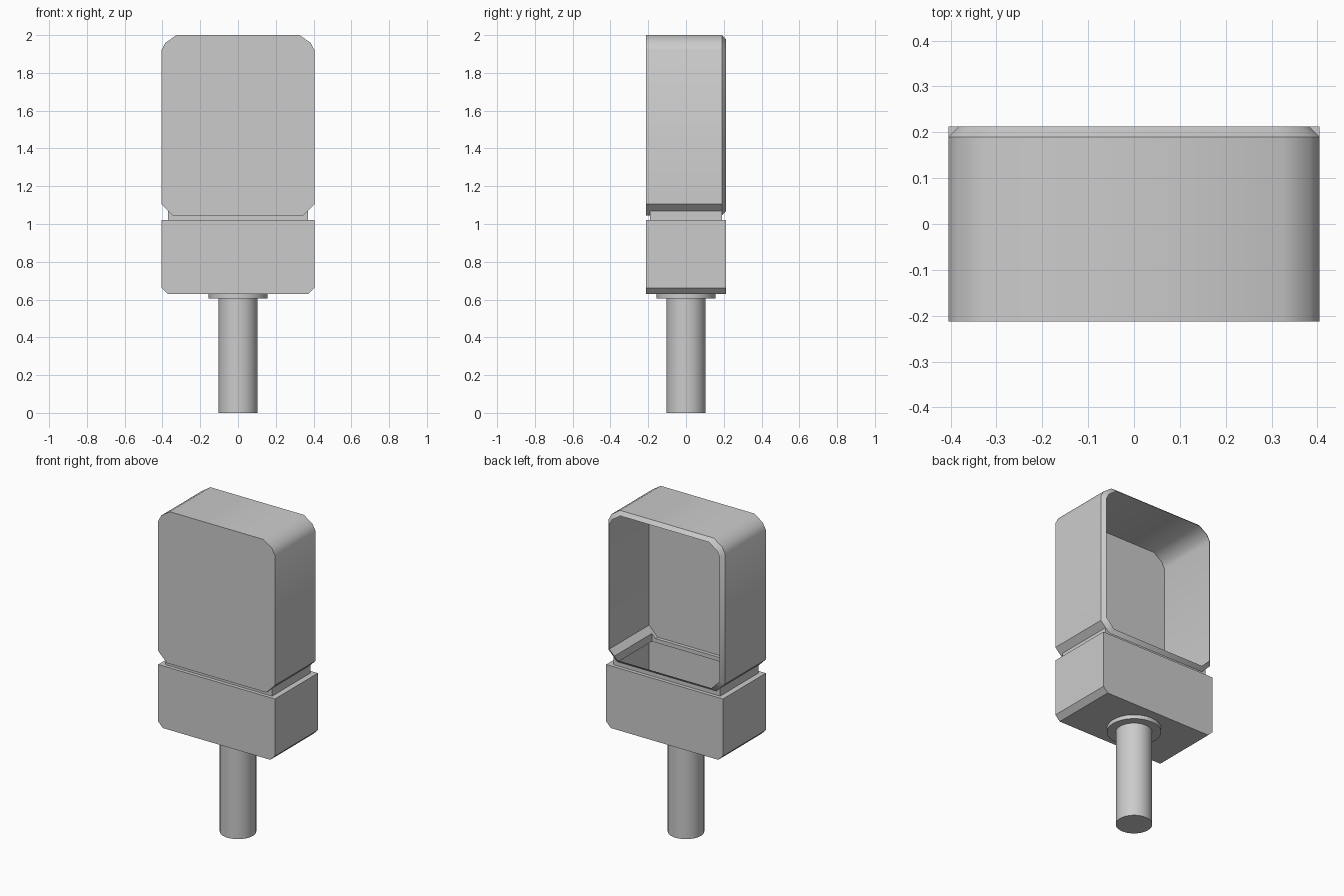
import bpy, bmesh, math

if "Cube" in bpy.data.objects:
    bpy.data.objects.remove(bpy.data.objects["Cube"])

W, D = 0.405, 0.2125      # half width and half depth of case and base
NX, NY = 0.37, 0.19       # half width and half depth of neck opening
LIP = 0.022


def finish(name, bm, smooth=True):
    bmesh.ops.remove_doubles(bm, verts=bm.verts, dist=1e-5)
    bmesh.ops.recalc_face_normals(bm, faces=bm.faces)
    me = bpy.data.meshes.new(name)
    bm.to_mesh(me)
    bm.free()
    ob = bpy.data.objects.new(name, me)
    bpy.context.collection.objects.link(ob)
    if smooth:
        bpy.context.view_layer.objects.active = ob
        ob.select_set(True)
        bpy.ops.object.shade_smooth_by_angle(angle=math.radians(40))
        ob.select_set(False)
    return ob


def loop(bm, pts, y):
    return [bm.verts.new((x, y, z)) for x, z in pts]


def bridge(bm, a, b, skip=()):
    n = len(a)
    for i in range(n):
        if i not in skip:
            j = (i + 1) % n
            bm.faces.new((a[i], a[j], b[j], b[i]))


def mirrored(half):
    return half + [(-x, z) for x, z in reversed(half)]


# Case: thin open-backed shell with rounded top corners and inward lip
corner = [(W, 1.105), (W, 1.92), (0.384, 1.96), (0.325, 2.0)]
full = mirrored([(0.345, 1.045)] + corner)
cut = mirrored([(NX, 1.07)] + corner)
zc, hz = 1.5225, 0.4775
inner = [(x * (1 - LIP / W), zc + (z - zc) * (1 - LIP / hz)) for x, z in full]
bm = bmesh.new()
front = loop(bm, full, -D)
bm.faces.new(front)
bridge(bm, front, loop(bm, full, -NY))
bridge(bm, loop(bm, cut, -NY), loop(bm, cut, NY), skip=(9,))
bridge(bm, loop(bm, full, NY), loop(bm, inner, D))
finish("case", bm)

# Neck: thin open tube joining the case to the base
bm = bmesh.new()
wall = mirrored([(NX, 1.02), (NX, 1.07), (0.345, 1.045)])
a, b = loop(bm, wall, -NY), loop(bm, wall, NY)
bm.faces.new(a)
bm.faces.new(b)
for i in (0, 4):
    bm.faces.new((a[i], a[i + 1], b[i + 1], b[i]))
finish("neck", bm, False)

# Base: hollow box with chamfered lower edges and a ledge around the neck
bm = bmesh.new()
prof = mirrored([(0.373, 0.63), (W, 0.662), (W, 1.02)])
a, b = loop(bm, prof, -D), loop(bm, prof, D)
bm.faces.new(a)
bm.faces.new(b)
bridge(bm, a, b, skip=(2,))
signs = [(-1, -1), (1, -1), (1, 1), (-1, 1)]
outer = [bm.verts.new((sx * W, sy * D, 1.02)) for sx, sy in signs]
hole = [bm.verts.new((sx * NX, sy * NY, 1.02)) for sx, sy in signs]
bridge(bm, outer, hole)
finish("base", bm, False)


# Collar and handle
def cylinder(name, r, z0, z1):
    bm = bmesh.new()
    bmesh.ops.create_cone(bm, cap_ends=True, segments=32, radius1=r,
                          radius2=r, depth=z1 - z0)
    bmesh.ops.translate(bm, verts=bm.verts, vec=(0, 0, (z0 + z1) / 2))
    finish(name, bm)


cylinder("collar", 0.155, 0.605, 0.63)
cylinder("handle", 0.104, 0.0, 0.62)
